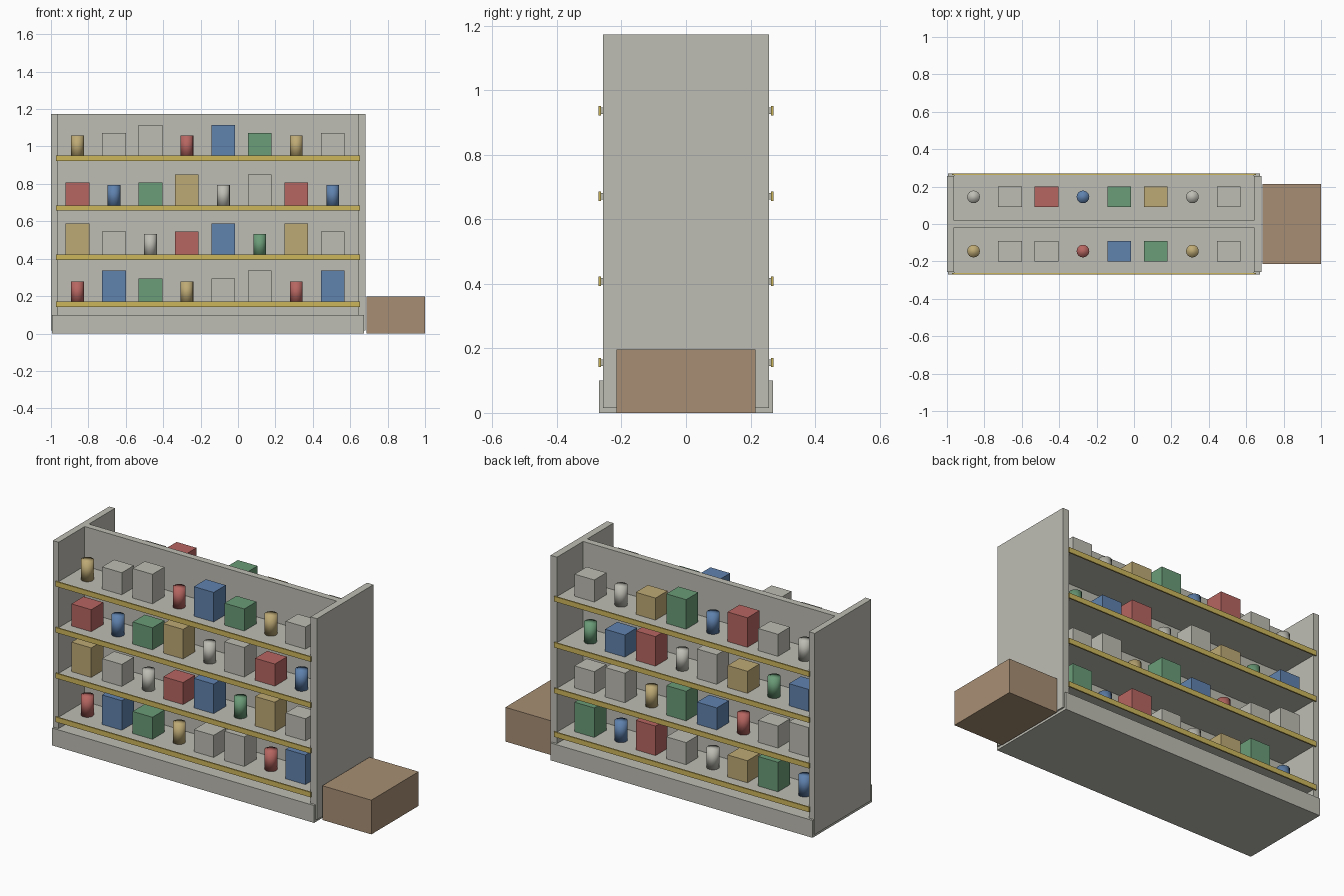
import bpy

default = bpy.data.objects.get("Cube")
if default:
    bpy.data.objects.remove(default, do_unlink=True)


def material(name, r, g, b):
    m = bpy.data.materials.new(name)
    m.use_nodes = True
    m.diffuse_color = (r, g, b, 1)
    m.node_tree.nodes["Principled BSDF"].inputs["Base Color"].default_value = (r, g, b, 1)
    return m


grey = material("warm_grey", 0.515, 0.51, 0.456)
gold = material("gold_trim", 0.61, 0.468, 0.107)
brown = material("cardboard_brown", 0.39, 0.275, 0.175)
goods = {
    "w": grey,
    "r": material("red", 0.474, 0.133, 0.12),
    "b": material("blue", 0.115, 0.223, 0.423),
    "g": material("green", 0.147, 0.332, 0.188),
    "y": material("tan_yellow", 0.515, 0.402, 0.178),
}


def finish(name, mat):
    obj = bpy.context.object
    obj.name = name
    obj.data.materials.append(mat)
    return obj


def box(name, x, y, z, mat):
    """Box from (min, max) ranges on each axis."""
    spans = (x, y, z)
    bpy.ops.mesh.primitive_cube_add(size=1, location=[(a + b) / 2 for a, b in spans])
    obj = finish(name, mat)
    obj.scale = [b - a for a, b in spans]
    bpy.ops.object.transform_apply(location=False, rotation=False, scale=True)
    return obj


def can(name, x, y, z, mat):
    bpy.ops.mesh.primitive_cylinder_add(vertices=16, radius=0.034, depth=0.113,
                                        location=(x, y, z + 0.113 / 2))
    finish(name, mat)
    bpy.ops.object.shade_smooth()


# Carcass: plinth, end panels, central divider
box("plinth", (-0.995, 0.674), (-0.27, 0.27), (0, 0.1), grey)
box("right_end_panel", (-1.0, -0.963), (-0.257, 0.257), (0.015, 1.173), grey)
box("left_end_panel", (0.642, 0.683), (-0.257, 0.257), (0.015, 1.173), grey)
box("central_divider", (-0.963, 0.642), (-0.019, 0.019), (0.1, 1.173), grey)

# Carton beside the left end
box("side_carton", (0.688, 1.0), (-0.215, 0.215), (0, 0.197), brown)

# Stock per shelf, from low x to high x: form (Can, Medium box, Tall box) and colour
shelf_heights = (0.156, 0.408, 0.671, 0.936)
forms = ("CTMCMTCT", "TMCMTCTM", "MCMTCTMC", "CMTCTMCM")
colours = {
    "front": ("rbgywwrb", "ywwrbgyw", "rbgywwrb", "ywwrbgyw"),
    "back": ("bgywwrbg", "wwrbgyww", "bgywwrbg", "wwrbgyww"),
}
box_height = {"M": 0.127, "T": 0.17}

for side, s in (("front", -1), ("back", 1)):
    for row, z in enumerate(shelf_heights):
        tag = f"{side}_{row + 1}"
        # Shelf board and its trim rail
        box(f"shelf_{tag}", (-0.963, 0.642), sorted((s * 0.019, s * 0.264)),
            (z - 0.01, z + 0.01), grey)
        box(f"trim_rail_{tag}", (-0.973, 0.652), sorted((s * 0.263, s * 0.271)),
            (z - 0.0145, z + 0.0145), gold)
        # Goods standing on the shelf
        for i, (form, c) in enumerate(zip(forms[row], colours[side][row])):
            x, y, top = -0.858 + 0.195 * i, s * 0.145, z + 0.01
            if form == "C":
                can(f"can_{tag}_{i + 1}", x, y, top, goods[c])
            else:
                box(f"pack_{tag}_{i + 1}", (x - 0.063, x + 0.063), (y - 0.055, y + 0.055),
                    (top, top + box_height[form]), goods[c])
